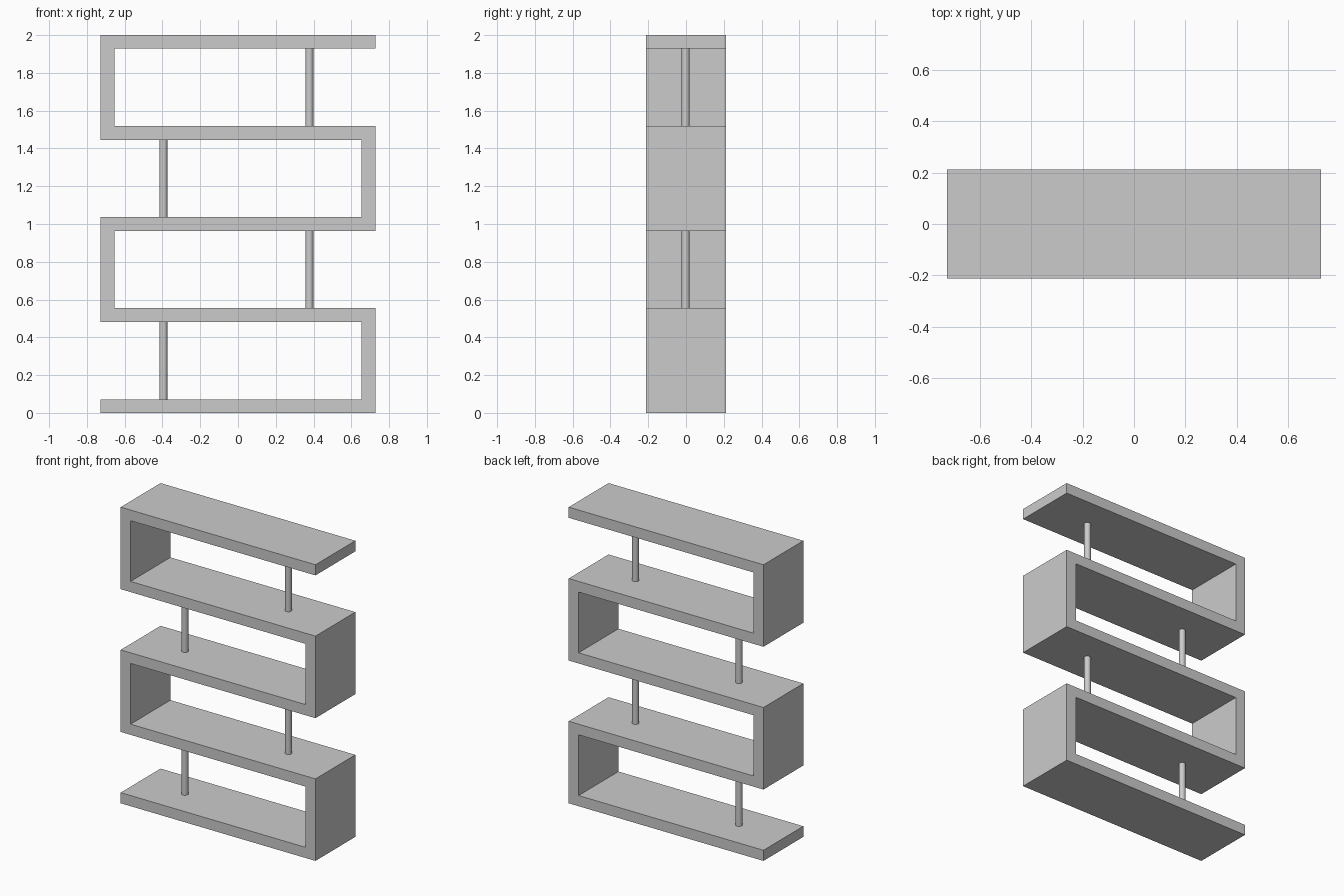
import bpy
import bmesh

if "Cube" in bpy.data.objects:
    bpy.data.objects.remove(bpy.data.objects["Cube"])

W, D = 0.7275, 0.2125      # half width, half depth
T, WALL = 0.072, 0.074     # shelf and upright thickness
P = (2 - T) / 4            # shelf pitch
IN = WALL - W              # inner face of left upright


def link(name, bm):
    bmesh.ops.recalc_face_normals(bm, faces=bm.faces)
    mesh = bpy.data.meshes.new(name)
    bm.to_mesh(mesh)
    bm.free()
    obj = bpy.data.objects.new(name, mesh)
    bpy.context.collection.objects.link(obj)
    return obj


# Serpentine shelf body: right edge going up, left edge is its half-turn
half = [(W, 0)]
for k in (1, 3):
    half += [(W, k * P + T), (IN, k * P + T), (IN, (k + 1) * P), (W, (k + 1) * P)]
half.append((W, 2))
outline = half + [(-x, 2 - z) for x, z in half]

bm = bmesh.new()
face = bm.faces.new([bm.verts.new((x, -D, z)) for x, z in outline])
ext = bmesh.ops.extrude_face_region(bm, geom=[face], use_keep_orig=True)
moved = [g for g in ext["geom"] if isinstance(g, bmesh.types.BMVert)]
bmesh.ops.translate(bm, verts=moved, vec=(0, 2 * D, 0))
link("serpentine_shelf", bm)

# Round support posts at the open end of each bay
for i in range(4):
    x = -0.395 if i % 2 == 0 else 0.378
    bpy.ops.mesh.primitive_cylinder_add(
        vertices=32, radius=0.021, depth=P - T,
        location=(x, -0.002, i * P + T + (P - T) / 2))
    bpy.context.object.name = f"support_post_{i + 1}"
    bpy.ops.object.shade_smooth_by_angle()
